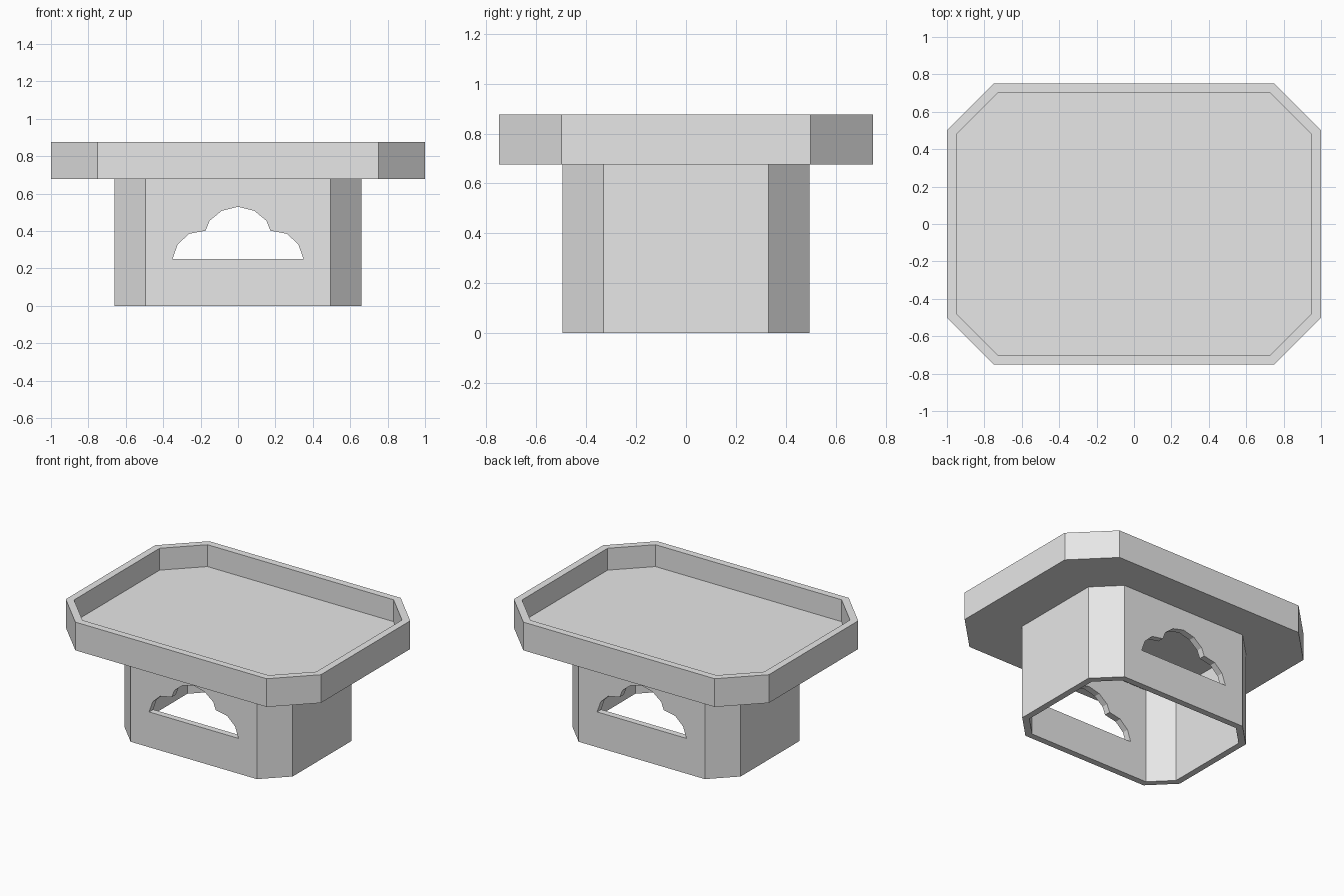
import bpy
import bmesh

cube = bpy.data.objects.get("Cube")
if cube:
    bpy.data.objects.remove(cube, do_unlink=True)

grey = bpy.data.materials.new("plain_grey")
grey.use_nodes = True
colour = (0.8, 0.8, 0.8, 1)
grey.diffuse_color = colour
grey.node_tree.nodes["Principled BSDF"].inputs["Base Color"].default_value = colour


def octagon(half_x, half_y, cut, inset=0.0):
    """Chamfered rectangle, moved inwards evenly by inset."""
    x, y = half_x - inset, half_y - inset
    c = cut - inset * (2 - 2 ** 0.5)
    return [(x - c, -y), (x, c - y), (x, y - c), (x - c, y),
            (c - x, y), (-x, y - c), (-x, c - y), (c - x, -y)]


def make_object(name, bm):
    bmesh.ops.recalc_face_normals(bm, faces=bm.faces)
    mesh = bpy.data.meshes.new(name)
    bm.to_mesh(mesh)
    bm.free()
    mesh.materials.append(grey)
    obj = bpy.data.objects.new(name, mesh)
    bpy.context.collection.objects.link(obj)
    return obj


def loft(name, rings, cap_start, cap_end, closed=False):
    """Join matching outlines, each given as (outline, z)."""
    bm = bmesh.new()
    loops = [[bm.verts.new((x, y, z)) for x, y in pts] for pts, z in rings]
    pairs = list(zip(loops, loops[1:]))
    if closed:
        pairs.append((loops[-1], loops[0]))
    for a, b in pairs:
        n = len(a)
        for i in range(n):
            j = (i + 1) % n
            bm.faces.new((a[i], a[j], b[j], b[i]))
    if cap_start:
        bm.faces.new(loops[0])
    if cap_end:
        bm.faces.new(loops[-1])
    return make_object(name, bm)


# Tray: shallow octagonal dish with a raised rim
tray_base, tray_top, tray_floor = 0.677, 0.877, 0.722
outer = octagon(1.0, 0.75, 0.25)
inner = octagon(1.0, 0.75, 0.25, 0.05)
loft("tray", [(outer, tray_base), (outer, tray_top),
              (inner, tray_top), (inner, tray_floor)], True, True)

# Pedestal: hollow octagonal tube, open underneath
wall_out = octagon(0.66, 0.495, 0.165)
wall_in = octagon(0.66, 0.495, 0.165, 0.045)
pedestal = loft("pedestal", [(wall_out, 0), (wall_out, tray_base),
                             (wall_in, tray_base), (wall_in, 0)],
                False, False, closed=True)

# Cloud-shaped openings through the front and back walls
half = [(0.35, 0.25), (0.323, 0.328), (0.262, 0.385), (0.173, 0.402),
        (0.152, 0.455), (0.087, 0.508)]
cloud = half + [(0, 0.53)] + [(-x, z) for x, z in reversed(half)]
bm = bmesh.new()
face = bm.faces.new([bm.verts.new((x, -1, z)) for x, z in cloud])
extruded = bmesh.ops.extrude_face_region(bm, geom=[face])
bmesh.ops.translate(bm, vec=(0, 2, 0), verts=[
    v for v in extruded["geom"] if isinstance(v, bmesh.types.BMVert)])
cutter = make_object("opening_cutter", bm)
cutter.hide_render = True
cutter.display_type = 'WIRE'

cut = pedestal.modifiers.new("openings", 'BOOLEAN')
cut.operation = 'DIFFERENCE'
cut.solver = 'EXACT'
cut.object = cutter

# Bake the openings and drop the cutter
bpy.context.view_layer.objects.active = pedestal
bpy.ops.object.modifier_apply(modifier=cut.name)
bpy.data.objects.remove(cutter, do_unlink=True)
